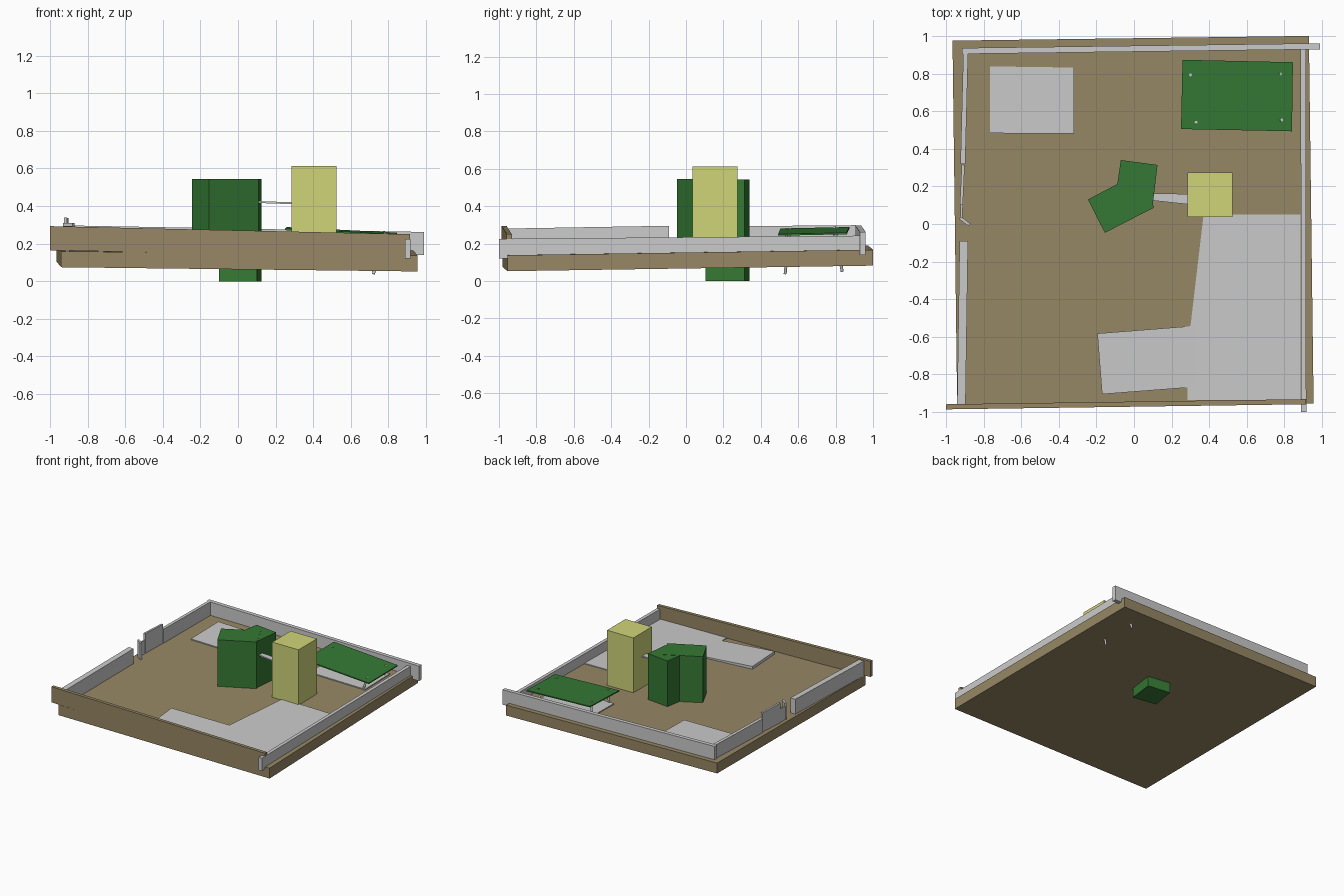
import bpy, math
from mathutils import Vector

if "Cube" in bpy.data.objects:
    bpy.data.objects.remove(bpy.data.objects["Cube"])


def material(name, col):
    m = bpy.data.materials.new(name)
    m.diffuse_color = (*col, 1)
    m.use_nodes = True
    m.node_tree.nodes["Principled BSDF"].inputs["Base Color"].default_value = m.diffuse_color
    return m


BROWN = material("earth", (0.31, 0.245, 0.13))
GREEN = material("green", (0.035, 0.19, 0.035))
YELLOW = material("yellow", (0.63, 0.66, 0.19))


def slope(base, dx=-0.012, dy=0.015):
    """Gently tilted height plane."""
    return lambda x, y: base + dx * x + dy * y


def prism(name, pts, low, high, mat=None):
    """Counter-clockwise outline extruded between two heights (numbers or planes)."""
    h = lambda f, p: f(*p) if callable(f) else f
    n = len(pts)
    verts = [(*p, h(low, p)) for p in pts] + [(*p, h(high, p)) for p in pts]
    faces = [tuple(reversed(range(n))), tuple(range(n, 2 * n))]
    faces += [(i, (i + 1) % n, n + (i + 1) % n, n + i) for i in range(n)]
    me = bpy.data.meshes.new(name)
    me.from_pydata(verts, [], faces)
    ob = bpy.data.objects.new(name, me)
    bpy.context.collection.objects.link(ob)
    if mat:
        me.materials.append(mat)
    return ob


def wall(name, a, b, width, za, zb, mat=None):
    """Straight wall from a to b; za and zb are (bottom, top) at each end."""
    a, b = Vector(a), Vector(b)
    d = b - a
    side = Vector((-d.y, d.x)).normalized() * width / 2
    pts = [tuple(p) for p in (a - side, b - side, b + side, a + side)]

    def ramp(k):
        return lambda x, y: za[k] + (zb[k] - za[k]) * ((Vector((x, y)) - a).dot(d) / d.length_squared)
    return prism(name, pts, ramp(0), ramp(1), mat)


def pin(name, bottom, top, radius=0.008):
    a, b = Vector(bottom), Vector(top)
    bpy.ops.mesh.primitive_cylinder_add(vertices=12, radius=radius, depth=(b - a).length, location=(a + b) / 2)
    ob = bpy.context.object
    ob.name = name
    ob.rotation_euler = (b - a).to_track_quat('Z', 'Y').to_euler()


# ground slab
prism("ground_slab", [(-0.94, -0.98), (0.955, -0.955), (0.93, 1.0), (-0.965, 0.975)],
      slope(0.078), slope(0.163), BROWN)

# boundary walls
wall("front_wall", (-1.0, -0.972), (0.915, -0.945), 0.027, (0.165, 0.293), (0.125, 0.25), BROWN)
wall("right_wall", (0.902, -1.0), (0.9, 0.93), 0.028, (0.12, 0.225), (0.155, 0.242))
wall("back_wall", (-0.915, 0.92), (0.99, 0.945), 0.032, (0.165, 0.297), (0.14, 0.262))
wall("left_wall_back", (-0.91, 0.32), (-0.895, 0.905), 0.026, (0.16, 0.293), (0.165, 0.298))
wall("left_wall_front", (-0.918, -0.96), (-0.905, -0.09), 0.045, (0.15, 0.28), (0.155, 0.295))

# gate beside the opening in the left wall
wall("gate_panel", (-0.918, 0.1), (-0.908, 0.315), 0.016, (0.16, 0.338), (0.16, 0.335))
wall("gate_side", (-0.918, 0.035), (-0.916, 0.11), 0.012, (0.16, 0.285), (0.16, 0.285))
wall("gate_post", (-0.925, 0.033), (-0.875, -0.005), 0.016, (0.15, 0.31), (0.15, 0.31))

# paving
prism("back_paving", [(-0.765, 0.483), (-0.32, 0.48), (-0.32, 0.832), (-0.765, 0.838)],
      slope(0.14), slope(0.171))
prism("drive", [(0.285, -0.935), (0.885, -0.935), (0.885, 0.05), (0.37, 0.05), (0.30, -0.545), (0.285, -0.7)],
      slope(0.14), slope(0.169))
prism("front_paving", [(-0.17, -0.905), (0.35, -0.865), (0.34, -0.54), (-0.195, -0.582)],
      slope(0.14), slope(0.18, -0.045, 0.015))
prism("shelter_paving", [(0.28, 0.53), (0.78, 0.53), (0.78, 0.85), (0.28, 0.85)],
      slope(0.14), slope(0.171))

# bent green building made of two wings
prism("house_back_wing", [(-0.1, 0.137), (0.1, 0.105), (0.125, 0.314), (-0.07, 0.34)], 0, 0.543, GREEN)
prism("house_front_wing", [(-0.155, -0.047), (0.108, 0.088), (0.02, 0.27), (-0.245, 0.13)],
      0.12, 0.545, GREEN)

# yellow tower and link bridge
prism("tower", [(0.285, 0.036), (0.523, 0.036), (0.523, 0.275), (0.285, 0.275)], 0.12, 0.612, YELLOW)
prism("link_bridge", [(0.05, 0.13), (0.3, 0.103), (0.3, 0.16), (0.05, 0.163)],
      slope(0.42, -0.035, 0), slope(0.43, -0.035, 0))

# green shelter roof on four pins
prism("shelter_roof", [(0.25, 0.505), (0.84, 0.493), (0.845, 0.86), (0.258, 0.873)],
      slope(0.273, -0.05, 0.022), slope(0.282, -0.05, 0.022), GREEN)
for i, (b, t) in enumerate([((0.72, 0.53, 0.038), (0.785, 0.553, 0.259)),
                            ((0.72, 0.835, 0.05), (0.78, 0.798, 0.265)),
                            ((0.32, 0.53, 0.11), (0.33, 0.54, 0.283)),
                            ((0.30, 0.8, 0.11), (0.3, 0.793, 0.29))]):
    pin(f"shelter_post_{i + 1}", b, t)
